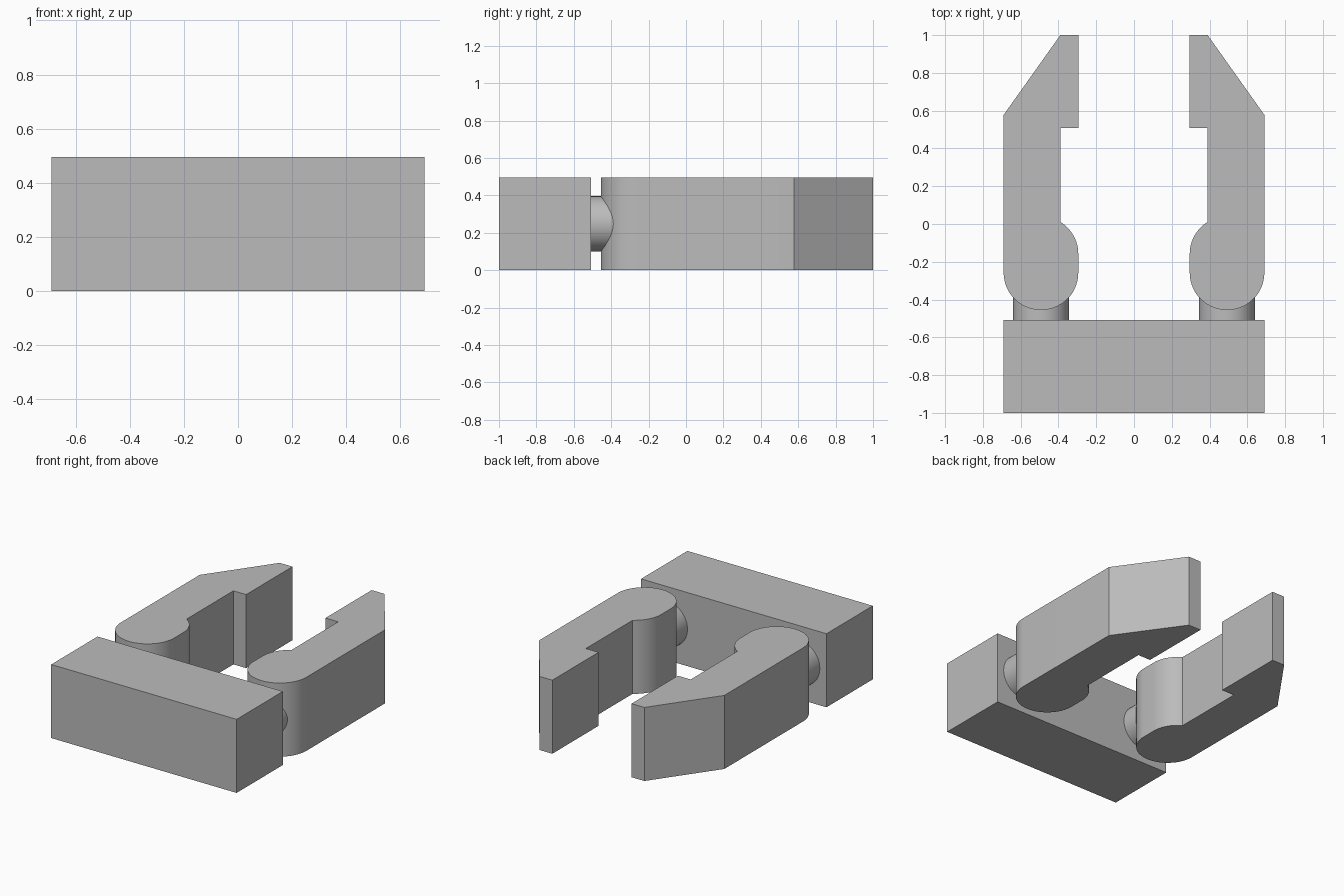
import bpy
import bmesh
from math import pi, cos, sin, radians, atan2
from mathutils import Matrix

cube = bpy.data.objects.get("Cube")
if cube:
    bpy.data.objects.remove(cube, do_unlink=True)

HEIGHT = 0.495
HALF_WIDTH = 0.69
JOINT_X = 0.4925
KNUCKLE_R = 0.1975
PEG_R = 0.148

grey = bpy.data.materials.new("plain grey")
grey.use_nodes = True
colour = (0.5, 0.5, 0.5, 1)
grey.diffuse_color = colour
grey.node_tree.nodes["Principled BSDF"].inputs["Base Color"].default_value = colour


def finish(name, bm):
    """Turn a bmesh into a named, shaded object."""
    bmesh.ops.recalc_face_normals(bm, faces=bm.faces)
    mesh = bpy.data.meshes.new(name)
    bm.to_mesh(mesh)
    bm.free()
    mesh.materials.append(grey)
    obj = bpy.data.objects.new(name, mesh)
    bpy.context.collection.objects.link(obj)
    bpy.ops.object.select_all(action="DESELECT")
    obj.select_set(True)
    bpy.context.view_layer.objects.active = obj
    bpy.ops.object.shade_smooth_by_angle(angle=radians(25))
    return obj


def extrude_outline(name, points):
    """Raise a plan outline from the ground to the full height."""
    bm = bmesh.new()
    face = bm.faces.new([bm.verts.new((x, y, 0)) for x, y in points])
    raised = bmesh.ops.extrude_face_region(bm, geom=[face])["geom"]
    verts = [v for v in raised if isinstance(v, bmesh.types.BMVert)]
    bmesh.ops.translate(bm, verts=verts, vec=(0, 0, HEIGHT))
    return finish(name, bm)


def arc(cy, start, end, steps):
    """Points of a knuckle arc around the joint line."""
    angles = [start + (end - start) * i / steps for i in range(steps + 1)]
    return [(JOINT_X + KNUCKLE_R * cos(a), cy + KNUCKLE_R * sin(a)) for a in angles]


# Base block
extrude_outline("base_block", [(-HALF_WIDTH, -1), (HALF_WIDTH, -1),
                               (HALF_WIDTH, -0.508), (-HALF_WIDTH, -0.508)])

# Finger plan: hooked tip, straight shank, rounded knuckle
INNER_X = 0.39
neck_angle = atan2(0.168, INNER_X - JOINT_X)
finger = [(HALF_WIDTH, 0.578), (INNER_X, 1), (0.295, 1), (0.295, 0.508), (INNER_X, 0.508)]
finger += arc(-0.158, neck_angle, pi, 16)
finger += arc(-0.258, pi, 2 * pi, 40)

for side, sign in (("left", 1), ("right", -1)):
    extrude_outline(side + "_finger", [(sign * x, y) for x, y in finger])

    # Round peg joining the finger to the base
    bm = bmesh.new()
    bmesh.ops.create_cone(
        bm, cap_ends=True, segments=48, radius1=PEG_R, radius2=PEG_R, depth=0.2,
        matrix=Matrix.Translation((sign * JOINT_X, -0.408, HEIGHT / 2))
        @ Matrix.Rotation(pi / 2, 4, "X"))
    finish(side + "_peg", bm)
